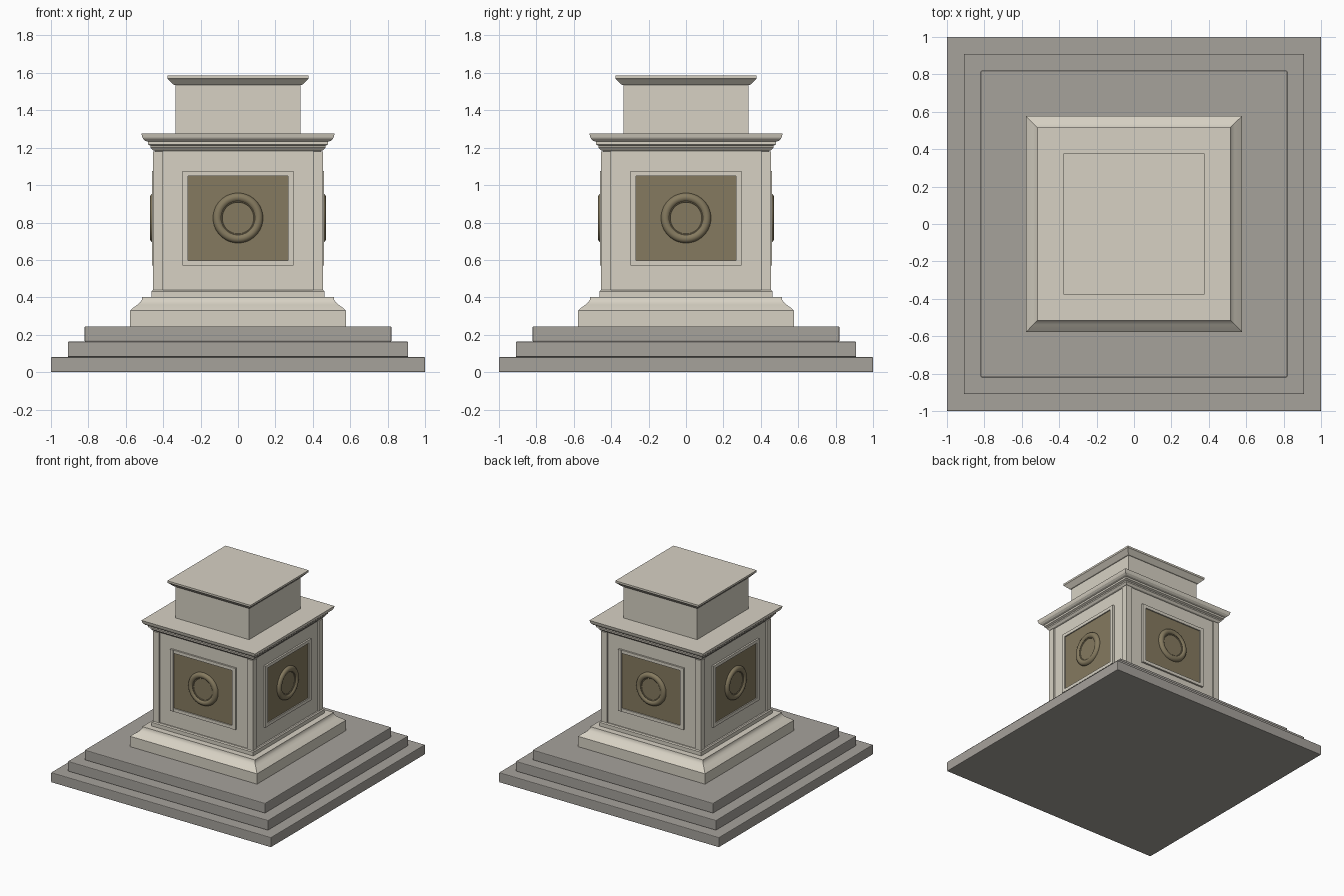
import bpy, bmesh, math
from mathutils import Matrix

if "Cube" in bpy.data.objects:
    bpy.data.objects.remove(bpy.data.objects["Cube"])


def material(name, rgb):
    m = bpy.data.materials.new(name)
    m.diffuse_color = (*rgb, 1)
    m.use_nodes = True
    m.node_tree.nodes["Principled BSDF"].inputs["Base Color"].default_value = m.diffuse_color
    return m


STONE = material("light stone", (0.68, 0.64, 0.55))
STEP = material("grey step stone", (0.38, 0.36, 0.33))
BRONZE = material("bronze", (0.235, 0.195, 0.115))


def finish(name, bm, mat, smooth=False, bevel=0):
    bmesh.ops.recalc_face_normals(bm, faces=bm.faces)
    me = bpy.data.meshes.new(name)
    bm.to_mesh(me)
    bm.free()
    me.materials.append(mat)
    ob = bpy.data.objects.new(name, me)
    bpy.context.collection.objects.link(ob)
    if bevel:
        mod = ob.modifiers.new("edge", "BEVEL")
        mod.width, mod.segments = bevel, 2
    if smooth:
        bpy.ops.object.select_all(action="DESELECT")
        ob.select_set(True)
        bpy.context.view_layer.objects.active = ob
        bpy.ops.object.shade_smooth_by_angle(angle=math.radians(30))
    return ob


def square_loft(name, profile, mat, smooth=False, bevel=0):
    """Stack of square rings given as (half width, z)."""
    bm = bmesh.new()
    rings = [[bm.verts.new((sx * h, sy * h, z)) for sx, sy in
              ((-1, -1), (1, -1), (1, 1), (-1, 1))] for h, z in profile]
    for a, b in zip(rings, rings[1:]):
        for i in range(4):
            j = (i + 1) % 4
            bm.faces.new((a[i], a[j], b[j], b[i]))
    bm.faces.new(rings[0][::-1])
    bm.faces.new(rings[-1])
    return finish(name, bm, mat, smooth, bevel)


def box(name, x, y, z, mat, turn=0):
    """Box from (min, max) ranges, turned about the centre axis."""
    bm = bmesh.new()
    bmesh.ops.create_cube(bm, size=1)
    for v in bm.verts:
        v.co = [sum(r) / 2 + c * (r[1] - r[0]) for r, c in zip((x, y, z), v.co)]
    bm.transform(Matrix.Rotation(turn, 4, "Z"))
    return finish(name, bm, mat)


def medallion(name, profile, zc, turn, segs=48):
    """Round disc from (radius, distance outwards), facing -y before turning."""
    bm = bmesh.new()
    rings = [[bm.verts.new((r * math.cos(t), -d, zc + r * math.sin(t)))
              for t in (2 * math.pi * k / segs for k in range(segs))]
             for r, d in profile]
    for a, b in zip(rings, rings[1:]):
        for i in range(segs):
            j = (i + 1) % segs
            bm.faces.new((a[i], a[j], b[j], b[i]))
    bm.faces.new(rings[-1])
    bm.faces.new(rings[0])
    bm.transform(Matrix.Rotation(turn, 4, "Z"))
    return finish(name, bm, BRONZE, True)


# three steps
for i, (h, z0, z1) in enumerate(((1.0, 0, 0.081), (0.91, 0.081, 0.163), (0.82, 0.163, 0.245))):
    square_loft(f"step_{i + 1}", [(h, z0), (h, z1)], STEP, bevel=0.005)

# plinth with curved moulding, then fillet
square_loft("plinth", [(0.577, 0.245), (0.577, 0.33), (0.558, 0.346), (0.538, 0.36),
                       (0.522, 0.374), (0.514, 0.388), (0.512, 0.402)], STONE, True)
square_loft("plinth_fillet", [(0.462, 0.40), (0.462, 0.432), (0.455, 0.44)], STONE)

# body and corner pilasters
square_loft("body", [(0.443, 0.435), (0.443, 1.19)], STONE)
for sx in (-1, 1):
    for sy in (-1, 1):
        box("corner_pilaster", sorted((0.4 * sx, 0.455 * sx)),
            sorted((0.4 * sy, 0.455 * sy)), (0.44, 1.18), STONE)

# cornice
square_loft("cornice", [(0.43, 1.178), (0.455, 1.186), (0.467, 1.2), (0.467, 1.21), (0.482, 1.217),
                        (0.482, 1.232), (0.496, 1.237), (0.508, 1.248), (0.512, 1.258),
                        (0.516, 1.275)], STONE)

# upper block and cap
square_loft("upper_block", [(0.335, 1.275), (0.335, 1.54)], STONE)
square_loft("cap", [(0.337, 1.535), (0.345, 1.537), (0.372, 1.565), (0.378, 1.57),
                    (0.378, 1.585)], STONE)

# framed panel and medallion on each side
ring = [(0.11 + 0.024 * math.cos(a), 0.447 + 0.024 * math.sin(a))
        for a in (math.pi * k / 10 for k in range(9))]
disc = [(0.134, 0.44)] + ring + [(0.092, 0.458), (0.086, 0.458), (0.084, 0.455)]
for k in range(4):
    t = k * math.pi / 2
    box("panel", (-0.27, 0.27), (-0.448, -0.44), (0.595, 1.05), BRONZE, t)
    for s in (-1, 1):
        box("frame_side", sorted((0.268 * s, 0.297 * s)), (-0.459, -0.44), (0.57, 1.075), STONE, t)
    box("frame_bottom", (-0.268, 0.268), (-0.457, -0.44), (0.57, 0.596), STONE, t)
    box("frame_top", (-0.268, 0.268), (-0.457, -0.44), (1.049, 1.075), STONE, t)
    medallion("medallion", disc, 0.824, t)
